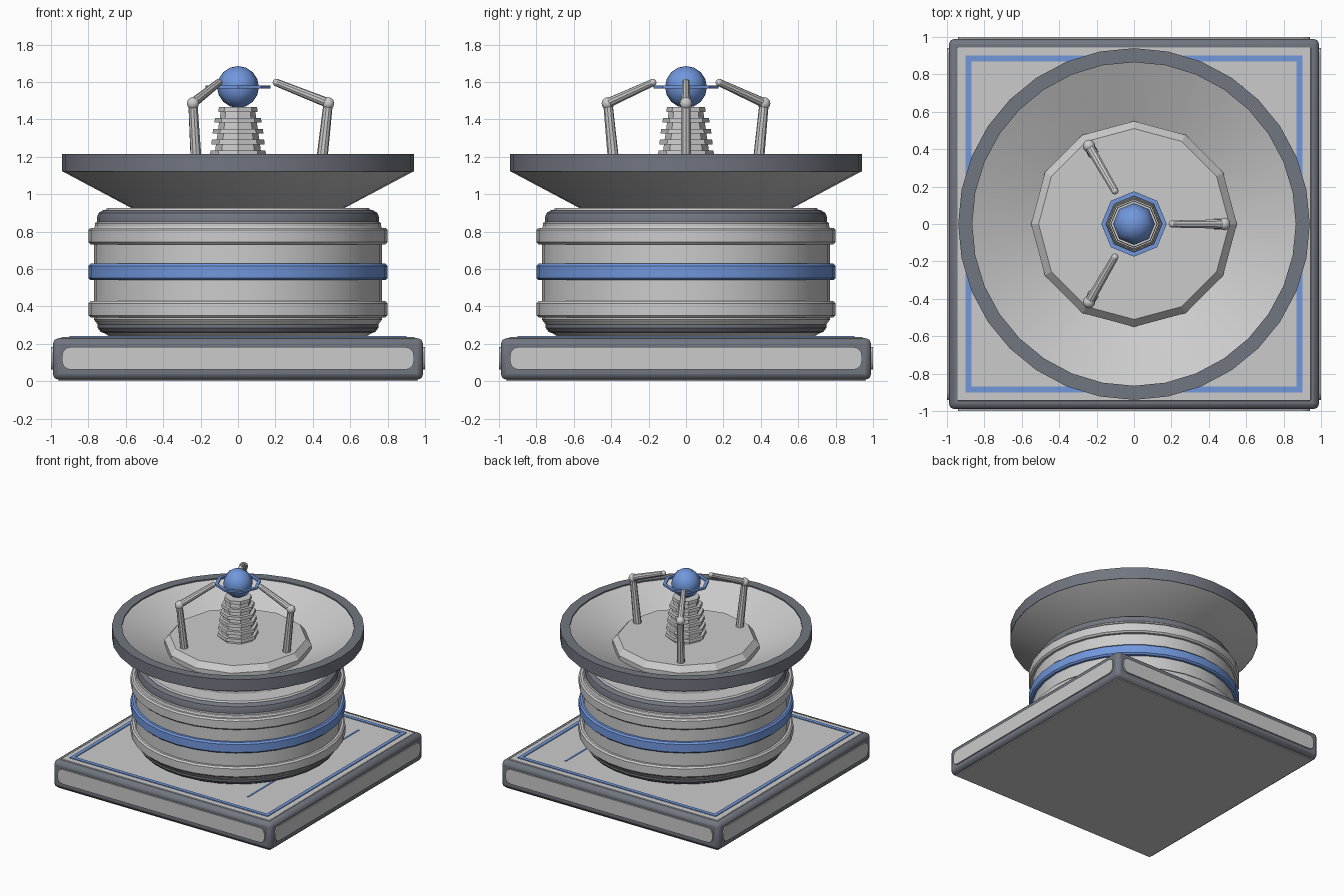
import bpy, bmesh, math
from mathutils import Vector, Matrix

if "Cube" in bpy.data.objects:
    bpy.data.objects.remove(bpy.data.objects["Cube"])


def material(name, rgb):
    m = bpy.data.materials.new(name)
    m.diffuse_color = (*rgb, 1)
    m.use_nodes = True
    m.node_tree.nodes["Principled BSDF"].inputs["Base Color"].default_value = m.diffuse_color
    return m


LIGHT = material("light grey", (0.60, 0.60, 0.60))
DARK = material("slate grey", (0.165, 0.18, 0.215))
BLUE = material("blue", (0.165, 0.31, 0.72))


def finish(name, bm, mat, bevel=0, segments=2, angle=30):
    bmesh.ops.recalc_face_normals(bm, faces=bm.faces)
    me = bpy.data.meshes.new(name)
    bm.to_mesh(me)
    bm.free()
    ob = bpy.data.objects.new(name, me)
    bpy.context.collection.objects.link(ob)
    for m in (mat if isinstance(mat, (list, tuple)) else [mat]):
        me.materials.append(m)
    bpy.ops.object.select_all(action='DESELECT')
    ob.select_set(True)
    bpy.context.view_layer.objects.active = ob
    bpy.ops.object.shade_smooth_by_angle(angle=math.radians(angle))
    if bevel:
        mod = ob.modifiers.new("bevel", 'BEVEL')
        mod.width = bevel
        mod.segments = segments
    return ob


def box(name, lo, hi, mat, bevel=0):
    bm = bmesh.new()
    lo, hi = Vector(lo), Vector(hi)
    bmesh.ops.create_cube(bm, size=1)
    for v in bm.verts:
        v.co = (lo + hi) / 2 + Vector(a * b for a, b in zip(v.co, hi - lo))
    return finish(name, bm, mat, bevel)


def lathe(name, profile, sides, mat, closed=False, angle=30):
    """Revolve (radius, height) points about z."""
    bm = bmesh.new()
    rings = []
    for r, z in profile:
        rings.append([bm.verts.new((r * math.cos(t), r * math.sin(t), z))
                      for t in (2 * math.pi * i / sides for i in range(sides))])
    pairs = list(zip(rings, rings[1:]))
    if closed:
        pairs.append((rings[-1], rings[0]))
    for a, b in pairs:
        for i in range(sides):
            j = (i + 1) % sides
            bm.faces.new((a[i], a[j], b[j], b[i]))
    if not closed:
        bm.faces.new(rings[0][::-1])
        bm.faces.new(rings[-1])
    return finish(name, bm, mat, angle=angle)


def band(name, r, z0, z1, mat, inner=0.74, c=0.012):
    """Chamfered ring around the drum."""
    return lathe(name, [(inner, z0), (r - c, z0), (r, z0 + c), (r, z1 - c),
                        (r - c, z1), (inner, z1)], 32, mat, closed=True, angle=25)


def rod(name, p, q, r0, r1, mat, sides=10):
    p, q = Vector(p), Vector(q)
    d = q - p
    bm = bmesh.new()
    rot = d.to_track_quat('Z', 'Y').to_matrix().to_4x4()
    bmesh.ops.create_cone(bm, cap_ends=True, segments=sides, radius1=r0, radius2=r1,
                          depth=d.length, matrix=Matrix.Translation((p + q) / 2) @ rot)
    return finish(name, bm, mat)


def ball(name, p, r, u, v, mat, angle=60):
    bm = bmesh.new()
    bmesh.ops.create_uvsphere(bm, u_segments=u, v_segments=v, radius=r,
                              matrix=Matrix.Translation(p))
    return finish(name, bm, mat, angle=angle)


# Square base: dark frame with light panels on every side
box("base_frame", (-0.99, -0.99, 0.008), (0.99, 0.99, 0.23), DARK, 0.03)
box("base_top_panel", (-0.945, -0.945, 0.2), (0.945, 0.945, 0.236), LIGHT, 0.004)
box("base_bottom_panel", (-0.96, -0.96, 0), (0.96, 0.96, 0.03), LIGHT)


def side_panel(k):
    bm = bmesh.new()
    hx, hz, r, cz = 0.94, 0.06, 0.045, 0.122
    pts = []
    for q, (sx, sz) in enumerate(((1, 1), (-1, 1), (-1, -1), (1, -1))):
        for i in range(5):
            t = math.pi / 2 * (q + i / 4)
            pts.append((sx * (hx - r) + r * math.cos(t), sz * (hz - r) + r * math.sin(t)))
    face = bm.faces.new([bm.verts.new((x, -1.0, cz + z)) for x, z in pts])
    new = bmesh.ops.extrude_face_region(bm, geom=[face])["geom"]
    for v in new:
        if isinstance(v, bmesh.types.BMVert):
            v.co.y = -0.97
    bm.transform(Matrix.Rotation(k * math.pi / 2, 4, 'Z'))
    finish("base_side_panel", bm, LIGHT)


for k in range(4):
    side_panel(k)

# Blue inlay line around the base top, plus short marks
for s in (-1, 1):
    a, b = sorted((s * 0.87, s * 0.90))
    box("base_stripe_x", (-0.90, a, 0.234), (0.90, b, 0.242), BLUE)
    box("base_stripe_y", (a, -0.87, 0.234), (b, 0.87, 0.242), BLUE)
box("base_mark", (0.57, -0.70, 0.233), (0.585, 0.74, 0.24), BLUE)

# Drum body and its bands
lathe("drum_body", [(0.68, 0.235), (0.72, 0.26), (0.77, 0.33), (0.77, 0.82),
                    (0.72, 0.90), (0.70, 0.927)], 32, LIGHT)
lathe("drum_foot", [(0.60, 0.255), (0.71, 0.255), (0.735, 0.264), (0.75, 0.285),
                    (0.75, 0.315), (0.60, 0.315)], 32, DARK, closed=True)
lathe("drum_shoulder", [(0.66, 0.85), (0.755, 0.85), (0.755, 0.875), (0.745, 0.90),
                        (0.72, 0.915), (0.66, 0.915)], 32, DARK, closed=True)
for z in (0.315, 0.82):
    band("drum_step", 0.765, z, z + 0.03, LIGHT, 0.70, 0.006)
for z, m in ((0.34, LIGHT), (0.54, BLUE), (0.732, LIGHT)):
    band("drum_band", 0.80, z, z + 0.088, m)

# Dish bowl with dark rim
lathe("dish_bowl", [(0.50, 0.92), (0.57, 0.926), (0.935, 1.12), (0.90, 1.19),
                    (0.865, 1.205), (0.52, 1.04)], 32, LIGHT, angle=25)
lathe("dish_rim", [(0.865, 1.17), (0.90, 1.12), (0.94, 1.12), (0.94, 1.215),
                   (0.865, 1.215)], 32, DARK, closed=True, angle=25)

# Twelve-sided deck inside the dish
lathe("dish_deck", [(0.55, 1.03), (0.55, 1.085), (0.51, 1.13)], 12, LIGHT, angle=20)

# Ribbed column
lathe("column_core", [(0.135, 1.12), (0.12, 1.25), (0.09, 1.46)], 8, LIGHT, angle=20)
for i, r in enumerate((0.155, 0.15, 0.143, 0.136, 0.126, 0.105)):
    z = 1.15 + i * 0.058
    lathe("column_rib", [(r, z), (r - 0.003, z + 0.025)], 8, LIGHT, angle=20)

# Glowing orb and its halo
ball("orb", (0, 0, 1.573), 0.112, 8, 8, BLUE)
lathe("orb_halo", [(0.15, 1.566), (0.175, 1.566), (0.175, 1.58), (0.15, 1.58)],
      8, BLUE, closed=True, angle=20)

# Three jointed arms reaching toward the orb
for k in range(3):
    t = 2 * math.pi * k / 3

    def at(r, z):
        return (r * math.cos(t), r * math.sin(t), z)

    rod("arm_lower", at(0.44, 1.11), at(0.482, 1.485), 0.031, 0.025, LIGHT)
    ball("arm_elbow", at(0.482, 1.485), 0.034, 10, 6, LIGHT)
    rod("arm_upper", at(0.482, 1.487), at(0.205, 1.597), 0.026, 0.02, LIGHT)
    ball("arm_tip", at(0.205, 1.597), 0.02, 8, 6, LIGHT)
